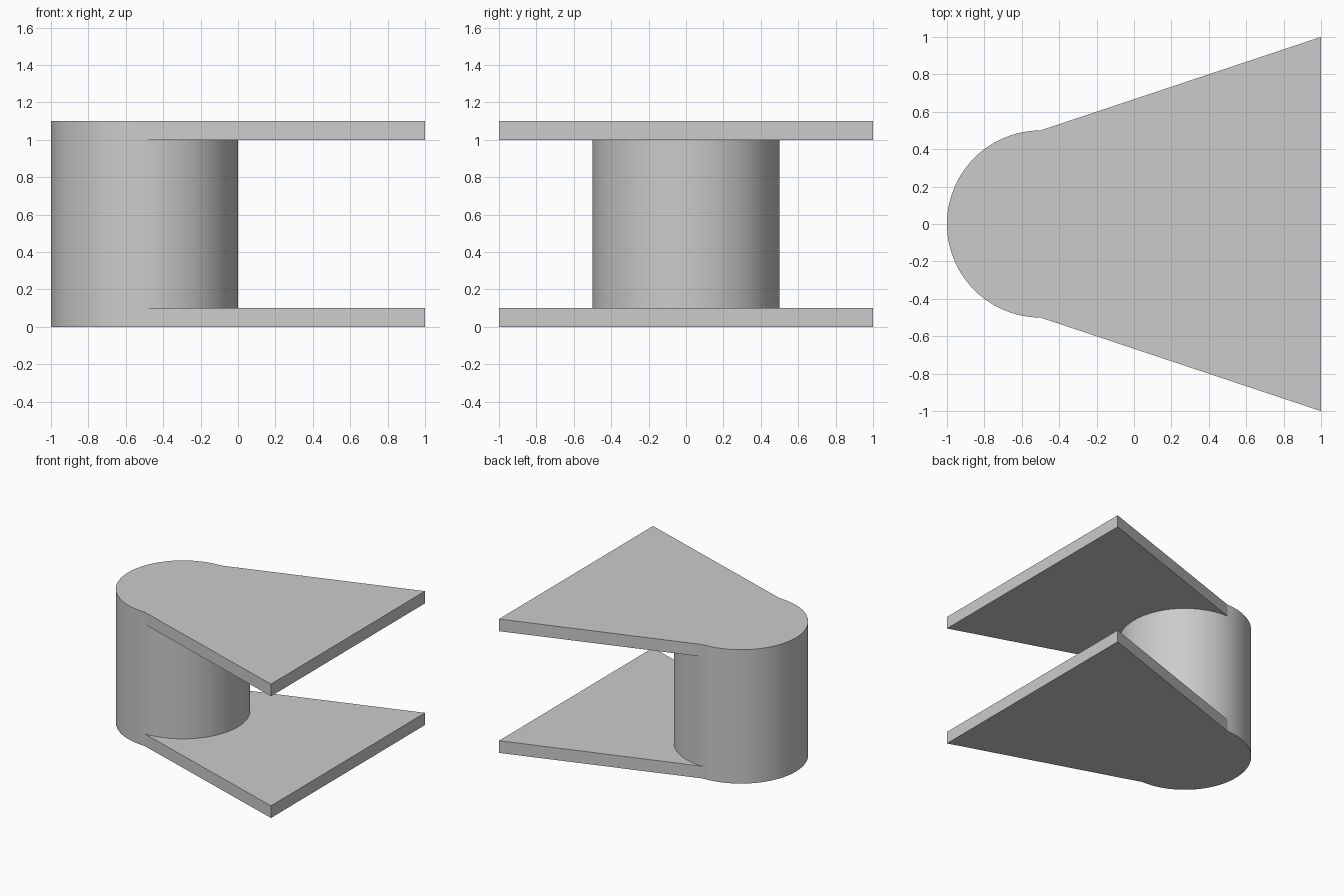
import bpy, bmesh
from math import sin, cos, pi, radians

cube = bpy.data.objects.get("Cube")
if cube:
    bpy.data.objects.remove(cube, do_unlink=True)

RADIUS, CENTRE_X = 0.5, -0.5
HEIGHT, THICK = 1.1, 0.1
STEPS = 48  # segments per half circle

grey = bpy.data.materials.new("light_grey")
grey.use_nodes = True
colour = (0.6, 0.6, 0.6, 1)
grey.diffuse_color = colour
grey.node_tree.nodes["Principled BSDF"].inputs["Base Color"].default_value = colour


def arc(start, count):
    """Points on the column outline, counter-clockwise from the start angle."""
    angles = [start + pi * i / STEPS for i in range(count)]
    return [(CENTRE_X + RADIUS * cos(a), RADIUS * sin(a)) for a in angles]


def prism(name, outline, bottom, top, caps=True):
    """Extrude a flat outline between two heights."""
    bm = bmesh.new()
    low = [bm.verts.new((x, y, bottom)) for x, y in outline]
    high = [bm.verts.new((x, y, top)) for x, y in outline]
    for i in range(len(outline)):
        j = (i + 1) % len(outline)
        bm.faces.new((low[i], low[j], high[j], high[i]))
    if caps:
        bm.faces.new(low[::-1])
        bm.faces.new(high)
    mesh = bpy.data.meshes.new(name)
    bm.to_mesh(mesh)
    bm.free()
    mesh.materials.append(grey)
    obj = bpy.data.objects.new(name, mesh)
    bpy.context.collection.objects.link(obj)
    bpy.ops.object.select_all(action="DESELECT")
    obj.select_set(True)
    bpy.context.view_layer.objects.active = obj
    bpy.ops.object.shade_smooth_by_angle(angle=radians(10))
    return obj


# Flared plates: rounded end around the column, widening to a straight edge
plate = arc(pi / 2, STEPS + 1) + [(1, -1), (1, 1)]
prism("bottom_plate", plate, 0, THICK)
prism("top_plate", plate, HEIGHT - THICK, HEIGHT)

# Round column joining the plates
prism("column", arc(0, 2 * STEPS), THICK, HEIGHT - THICK, caps=False)
